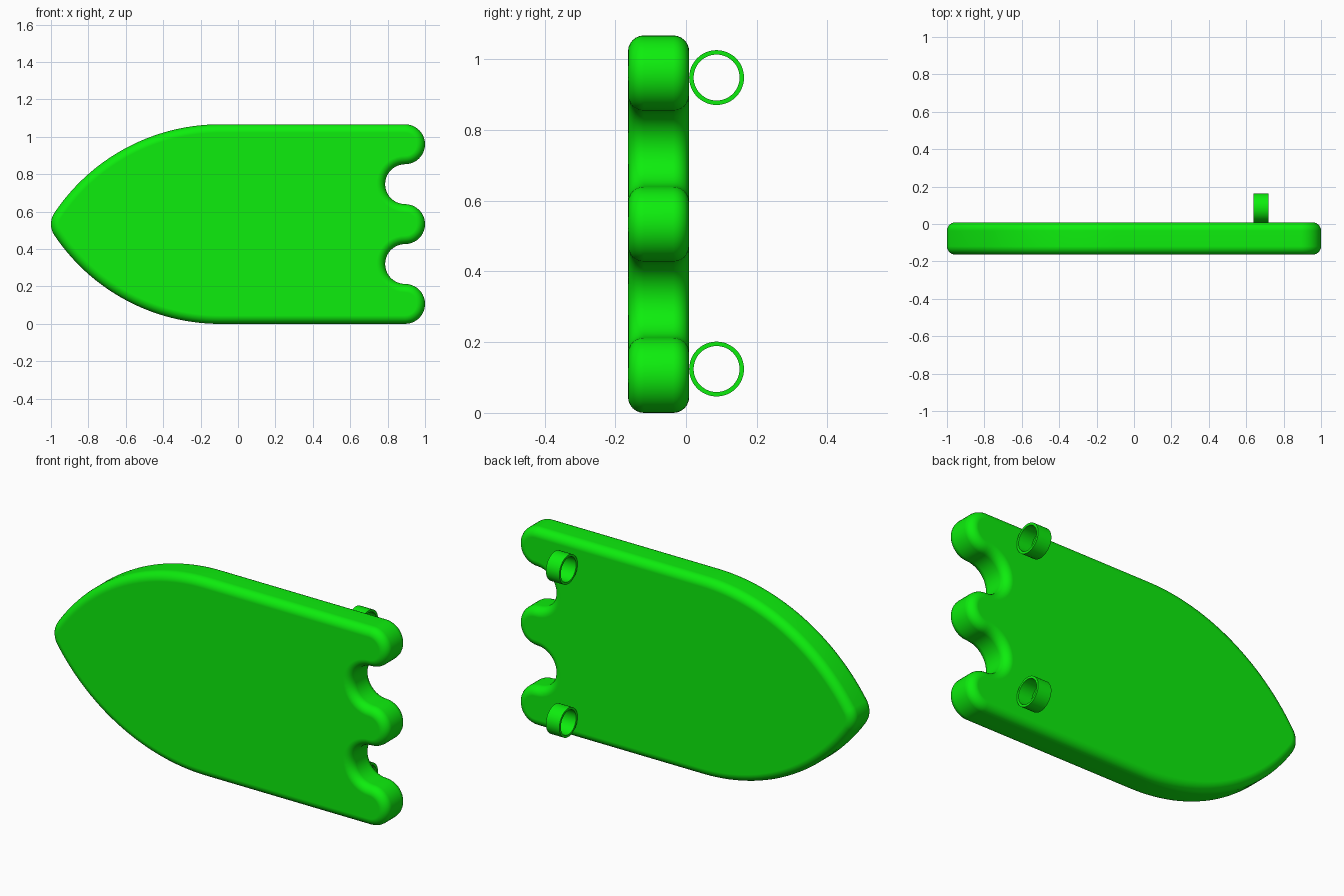
import bpy, bmesh
from math import sin, cos, pi, sqrt, atan2, radians

if "Cube" in bpy.data.objects:
    bpy.data.objects.remove(bpy.data.objects["Cube"])

W = 1.067                 # board width (z)
R = W / 10                # finger and gap radius
NOSE_R = 0.107            # rounded tip radius
BACK, FRONT = 0.009, -0.164
EDGE = 0.045              # rounded edge radius

green = bpy.data.materials.new("green")
green.diffuse_color = (0.004, 0.85, 0.004, 1)
green.use_nodes = True
green.node_tree.nodes["Principled BSDF"].inputs["Base Color"].default_value = green.diffuse_color


def arc(cx, cz, r, a0, a1, n):
    """Points on an arc in the xz plane, both ends included."""
    return [(cx + r * cos(a0 + (a1 - a0) * i / n),
             cz + r * sin(a0 + (a1 - a0) * i / n)) for i in range(n + 1)]


def loft(name, loops, closed):
    """Skin consecutive loops; cap the ends, or join last to first."""
    bm = bmesh.new()
    rings = [[bm.verts.new(p) for p in loop] for loop in loops]
    n = len(rings[0])
    pairs = list(zip(rings, rings[1:]))
    if closed:
        pairs.append((rings[-1], rings[0]))
    else:
        bm.faces.new(rings[0])
        bm.faces.new(rings[-1])
    for a, b in pairs:
        for i in range(n):
            j = (i + 1) % n
            bm.faces.new((a[i], a[j], b[j], b[i]))
    bmesh.ops.recalc_face_normals(bm, faces=bm.faces)
    mesh = bpy.data.meshes.new(name)
    bm.to_mesh(mesh)
    bm.free()
    mesh.materials.append(green)
    ob = bpy.data.objects.new(name, mesh)
    bpy.context.collection.objects.link(ob)
    bpy.ops.object.select_all(action='DESELECT')
    ob.select_set(True)
    bpy.context.view_layer.objects.active = ob
    bpy.ops.object.shade_smooth_by_angle(angle=radians(35))
    return ob


def outline(d):
    """Board outline inset by d: pointed-arch nose, three fingers, two gaps."""
    fx = 1 - R                                   # finger centres
    nx = -1 + NOSE_R                             # nose tip centre
    sx = nx + sqrt((W - NOSE_R) ** 2 - (W / 2) ** 2)   # side arc centres
    t = atan2(W / 2, nx - sx)
    pts = arc(fx, R, R - d, -pi / 2, pi / 2, 20)
    for k in (1, 2):
        pts += arc(fx, R * (4 * k - 1), R + d, 1.5 * pi, pi / 2, 20)[1:]
        pts += arc(fx, R * (4 * k + 1), R - d, -pi / 2, pi / 2, 20)[1:]
    pts += arc(sx, 0, W - d, pi / 2, t, 28)
    pts += arc(nx, W / 2, NOSE_R - d, t, 2 * pi - t, 12)[1:]
    pts += arc(sx, W, W - d, 2 * pi - t, 1.5 * pi, 28)[1:]
    return pts


# Board with rounded edges
steps = [k * pi / 12 for k in range(7)]
section = [(EDGE * (1 - sin(a)), FRONT + EDGE * (1 - cos(a))) for a in steps]
section += [(EDGE * (1 - cos(a)), BACK - EDGE * (1 - sin(a))) for a in steps]
board = loft("board", [[(x, y, z) for x, z in outline(d)] for d, y in section], False)
board.modifiers.new("flat_faces", 'WEIGHTED_NORMAL').keep_sharp = True

# Two open loops on the back
OUTER, INNER = 0.0775, 0.065
for name, z in (("upper_ring", 0.948), ("lower_ring", 0.124)):
    loops = []
    for x, r in ((0.64, OUTER), (0.72, OUTER), (0.72, INNER), (0.64, INNER)):
        loops.append([(x, y, c) for y, c in arc(BACK + OUTER, z, r, 0, 2 * pi, 48)[:-1]])
    loft(name, loops, True)
